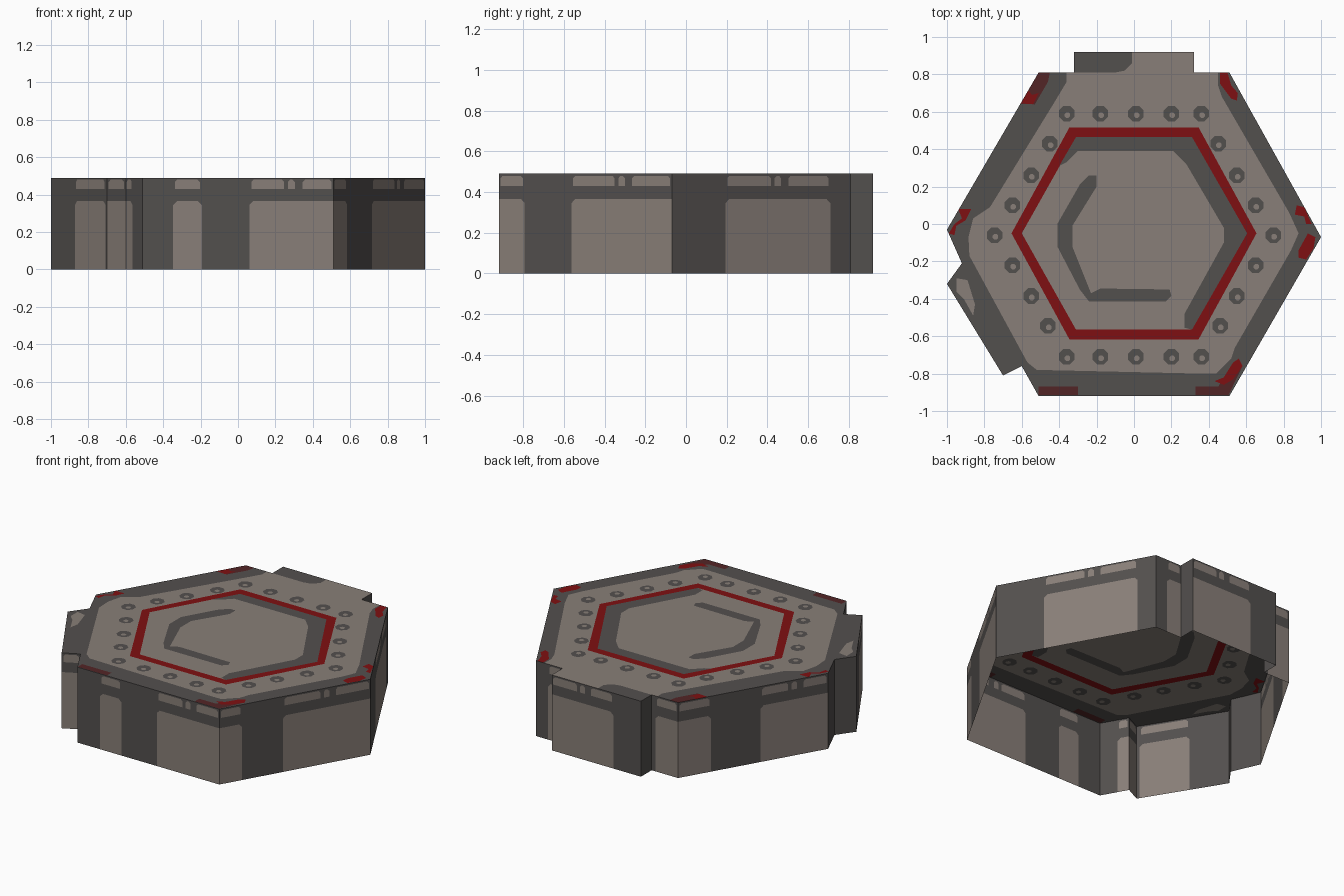
import bpy, bmesh, math
from mathutils import Vector
from mathutils.geometry import delaunay_2d_cdt

if "Cube" in bpy.data.objects:
    bpy.data.objects.remove(bpy.data.objects["Cube"])

H = 0.49
COLOURS = [("charcoal", (.086, .079, .076)), ("warm_grey", (.250, .212, .188)),
           ("red", (.212, .005, .006)), ("maroon", (.086, .018, .019))]
DARK, GREY, RED, MAROON = range(4)
mats = []
for name, c in COLOURS:
    m = bpy.data.materials.new(name)
    m.diffuse_color = (*c, 1)
    m.use_nodes = True
    m.node_tree.nodes["Principled BSDF"].inputs["Base Color"].default_value = m.diffuse_color
    mats.append(m)


def inside(p, poly):
    hit = False
    for (x1, y1), (x2, y2) in zip(poly, poly[1:] + poly[:1]):
        if (y1 > p[1]) != (y2 > p[1]) and p[0] < (x2 - x1) * (p[1] - y1) / (y2 - y1) + x1:
            hit = not hit
    return hit


def inlaid_panel(bm, outline, regions, to3d):
    """Flat panel with coloured regions cut into it; later regions win."""
    layers = [(DARK, outline)] + regions
    pts, edges = [], []
    for _, poly in layers:
        s, n = len(pts), len(poly)
        pts += [Vector(p) for p in poly]
        edges += [(s + i, s + (i + 1) % n) for i in range(n)]
    vs, _, tris, *_ = delaunay_2d_cdt(pts, edges, [], 0, 1e-4)
    bv = [bm.verts.new(to3d(v.x, v.y)) for v in vs]
    for t in tris:
        a, b, c = (vs[i] for i in t)
        mid = (a + b + c) / 3
        area = (b - a).cross(c - a)
        if abs(area) < 1e-7 or not inside(mid, outline):
            continue
        f = bm.faces.new([bv[i] for i in (t if area > 0 else t[::-1])])
        f.material_index = [k for k, poly in layers if inside(mid, poly)][-1]


def finish(bm, name):
    bmesh.ops.delete(bm, geom=[v for v in bm.verts if not v.link_faces], context='VERTS')
    bmesh.ops.remove_doubles(bm, verts=bm.verts, dist=1e-5)
    me = bpy.data.meshes.new(name)
    bm.to_mesh(me)
    bm.free()
    for m in mats:
        me.materials.append(m)
    bpy.context.collection.objects.link(bpy.data.objects.new(name, me))


def hexagon(corner, side, half):
    cy = -.05
    return [(corner, cy + half), (-corner, cy + half), (-side, cy),
            (-corner, cy - half), (corner, cy - half), (side, cy)]


def disc(x, y, r, n=8):
    return [(x + r * math.cos((i + .5) * math.tau / n),
             y + r * math.sin((i + .5) * math.tau / n)) for i in range(n)]


# Hexagonal outline with two lugs, counter-clockwise
outline = [(.51, .81), (.32, .81), (.32, .92), (-.32, .92), (-.32, .81), (-.51, .81),
           (-1, -.03), (-.92, -.21), (-1, -.32), (-.70, -.81), (-.60, -.76),
           (-.51, -.92), (.51, -.92), (1, -.07)]

# Top deck: grey field inside a dark border
field = [(.45, .81), (.32, .81), (.32, .92), (-.01, .92), (-.01, .86), (-.05, .82),
         (-.1, .81), (-.36, .81), (-.36, .76), (-.42, .66), (-.77, .09), (-.86, .03),
         (-.885, -.07), (-.88, -.17), (-.57, -.74), (-.52, -.78), (.36, -.80),
         (.44, -.80), (.52, -.72), (.54, -.66), (.84, -.14), (.88, -.05), (.83, .06),
         (.47, .68), (.45, .74)]
lug_spot = [(-.95, -.29), (-.89, -.30), (-.85, -.43), (-.86, -.49), (-.91, -.40), (-.95, -.36)]
# Shaded band and open C groove inside the red ring
band = [(.31, .465), (-.31, .465), (-.40, .31), (-.36, .33), (-.30, .39), (.21, .39),
        (.28, .32), (.48, -.02), (.48, -.10), (.27, -.48), (.27, -.555), (.31, -.565), (.605, -.05)]
groove = [(-.20, .26), (-.24, .26), (-.29, .21), (-.41, 0), (-.41, -.12), (-.29, -.35),
          (-.24, -.415), (.17, -.415), (.20, -.385), (.19, -.35), (-.18, -.345), (-.23, -.37),
          (-.33, -.12), (-.33, -.01), (-.20, .20)]
regions = [(GREY, field), (GREY, lug_spot),
           (RED, hexagon(.345, .655, .567)), (GREY, hexagon(.31, .60, .515)),
           (DARK, band), (DARK, groove)]

# Bolts around the ring
bolts = [(x, y) for x in (-.36, -.18, .01, .20, .36) for y in (.59, -.71)]
for x, y in ((.45, .43), (.55, .26), (.65, .10), (.745, -.06), (.65, -.22), (.55, -.385), (.46, -.545)):
    bolts += [(x, y), (-x, y)]
for x, y in bolts:
    regions += [(DARK, disc(x, y, .045)), (GREY, disc(x + .004, y - .008, .016))]

# Worn red paint at the corners
regions += [
    (MAROON, [(-.51, .81), (-.45, .81), (-.46, .76), (-.53, .64), (-.607, .643)]),
    (RED, [(-.565, .715), (-.545, .69), (-.51, .70), (-.54, .64), (-.605, .645)]),
    (RED, [(.46, .81), (.50, .81), (.52, .74), (.555, .70), (.55, .66), (.52, .67), (.46, .75)]),
    (RED, [(.87, .10), (.91, .09), (.95, 0), (.92, 0), (.91, .04), (.86, .05)]),
    (RED, [(.93, -.05), (.97, -.07), (.96, -.13), (.92, -.19), (.88, -.18), (.88, -.14)]),
    (MAROON, [(.33, -.87), (.33, -.915), (.505, -.915), (.58, -.76), (.56, -.72), (.53, -.74), (.45, -.87)]),
    (RED, [(.43, -.84), (.48, -.86), (.53, -.83), (.58, -.76), (.56, -.72), (.53, -.74), (.48, -.82)]),
    (MAROON, [(-.51, -.87), (-.30, -.87), (-.30, -.915), (-.51, -.915)]),
    (RED, [(-.94, .08), (-.87, .08), (-.90, .02), (-.95, -.01), (-.96, -.06), (-.99, -.05), (-.96, 0), (-.92, .03)]),
]
bm = bmesh.new()
inlaid_panel(bm, outline, regions, lambda x, y: (x, y, H))
finish(bm, "top_deck")


# Side walls: grey panels (start, end fraction) on each outline edge
def block(a, b, z0, z1, c, left, right):
    """Rectangle whose upper corners are clipped unless they meet the wall end."""
    l, r = (c if left else 0), (c if right else 0)
    return [(a, z0), (b, z0)] + ([(b, z1 - c), (b - r, z1)] if r else [(b, z1)]) + \
           ([(a + l, z1), (a, z1 - c)] if l else [(a, z1)])


panels = {0: [(.45, 1)], 2: [(0, .69)], 4: [(.15, 1)], 5: [(0, .22), (.55, 1)],
          8: [(.43, .97)], 9: [(0, 1)], 10: [(0, .4)], 11: [(.16, .31), (.56, 1)],
          12: [(0, .15), (.42, 1)], 13: [(.30, .885)]}
bm = bmesh.new()
for i, p in enumerate(outline):
    p, q = Vector(p), Vector(outline[(i + 1) % len(outline)])
    length = (q - p).length
    d = (q - p) / length
    wall = [(0, 0), (length, 0), (length, H), (0, H)]
    marks = []
    for s, e in panels.get(i, []):
        a, b = s * length, e * length
        marks.append((GREY, block(a, b, 0, .365, .02, s > 0, e < 1)))
        # upper row of short panels, split in two with a small chip on long runs
        if b - a > .4:
            m = (a + b) / 2
            spans = [(a + .01, m - .04), (m - .018, m + .018), (m + .06, b - .01)]
        else:
            spans = [(a + .01, b - .01)]
        for u, v in spans:
            if v - u > .02:
                marks.append((GREY, block(u, v, .43, .48, .012, True, True)))
    inlaid_panel(bm, wall, marks, lambda u, z: (p.x + d.x * u, p.y + d.y * u, z))
finish(bm, "side_walls")
